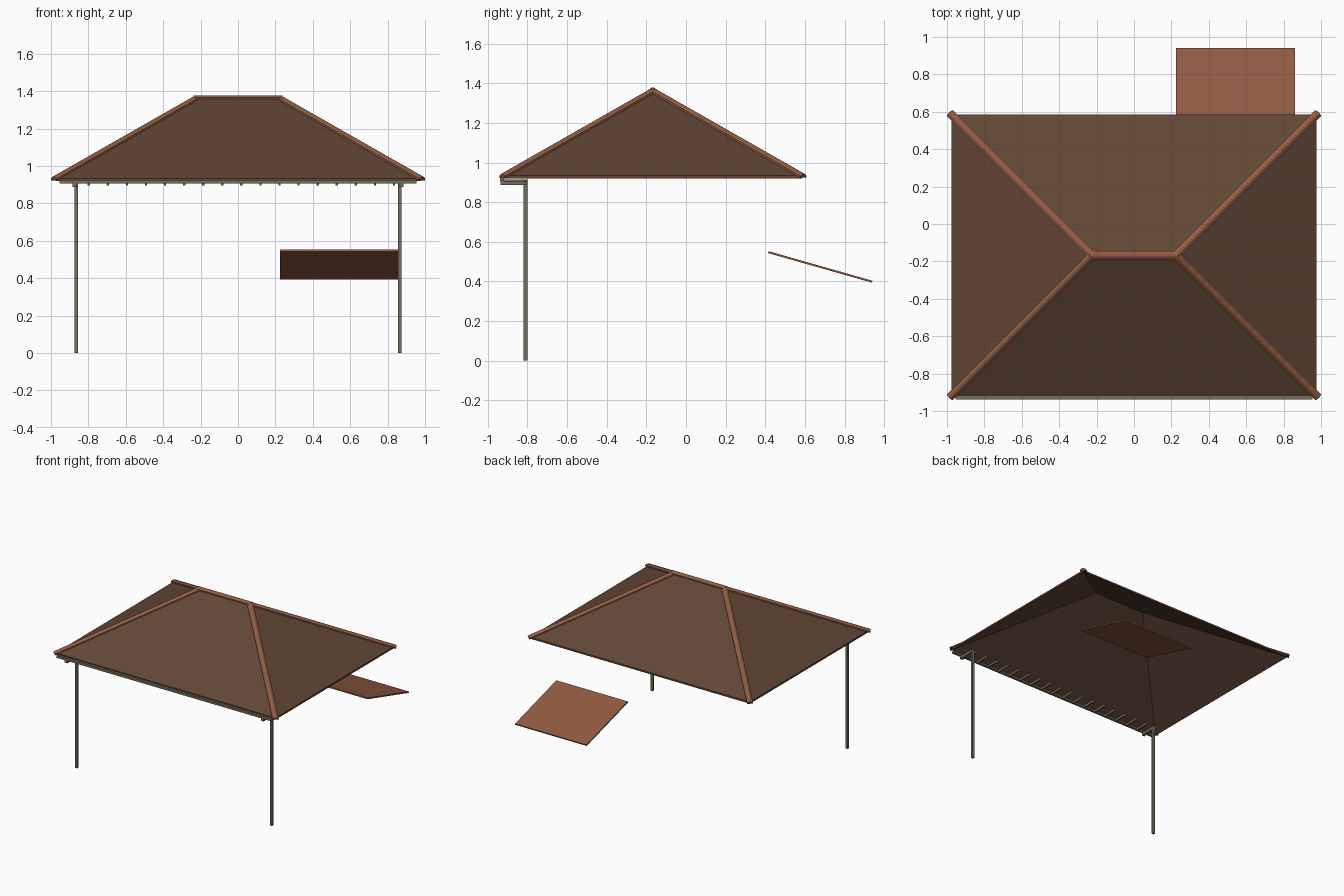
import bpy
import bmesh
from mathutils import Vector

cube = bpy.data.objects.get("Cube")
if cube:
    bpy.data.objects.remove(cube, do_unlink=True)


def material(name, rgb):
    m = bpy.data.materials.new(name)
    m.use_nodes = True
    m.diffuse_color = (*rgb, 1)
    m.node_tree.nodes["Principled BSDF"].inputs["Base Color"].default_value = (*rgb, 1)
    return m


BROWN = material("dark roof brown", (0.12, 0.062, 0.037))
CLAY = material("clay brown", (0.29, 0.108, 0.055))
WOOD = material("grey olive wood", (0.18, 0.155, 0.105))


def finish(name, bm, mat):
    bmesh.ops.recalc_face_normals(bm, faces=bm.faces)
    mesh = bpy.data.meshes.new(name)
    bm.to_mesh(mesh)
    bm.free()
    mesh.materials.append(mat)
    obj = bpy.data.objects.new(name, mesh)
    bpy.context.collection.objects.link(obj)
    return obj


def box(name, low, high, mat):
    low, high = Vector(low), Vector(high)
    bm = bmesh.new()
    bmesh.ops.create_cube(bm, size=1)
    bmesh.ops.scale(bm, vec=high - low, verts=bm.verts)
    bmesh.ops.translate(bm, vec=(low + high) / 2, verts=bm.verts)
    return finish(name, bm, mat)


def sweep(name, start, end, profile, mat):
    """Extrude a (sideways, upward) profile along a straight line."""
    start, end = Vector(start), Vector(end)
    along = (end - start).normalized()
    side = along.cross(Vector((0, 0, 1))).normalized()
    up = side.cross(along)
    bm = bmesh.new()
    rings = [[bm.verts.new(p + side * s + up * u) for s, u in profile] for p in (start, end)]
    n = len(profile)
    for i in range(n):
        j = (i + 1) % n
        bm.faces.new((rings[0][i], rings[0][j], rings[1][j], rings[1][i]))
    for ring in rings:
        bm.faces.new(ring)
    return finish(name, bm, mat)


# Hipped roof shell, open underneath
HALF_X, HALF_Y, MID_Y = 0.977, 0.752, -0.167
RIDGE_X, EAVE_Z, RIDGE_Z, THICK = 0.225, 0.934, 1.364, 0.014

bm = bmesh.new()
eaves = []
for drop in (0, THICK):
    eave = [bm.verts.new((sx * HALF_X, MID_Y + sy * HALF_Y, EAVE_Z - drop))
            for sx, sy in ((-1, -1), (1, -1), (1, 1), (-1, 1))]
    left, right = [bm.verts.new((x, MID_Y, RIDGE_Z - drop)) for x in (-RIDGE_X, RIDGE_X)]
    bm.faces.new((eave[0], eave[1], right, left))
    bm.faces.new((eave[1], eave[2], right))
    bm.faces.new((eave[2], eave[3], left, right))
    bm.faces.new((eave[3], eave[0], left))
    eaves.append(eave)
for i in range(4):
    j = (i + 1) % 4
    bm.faces.new((eaves[0][i], eaves[0][j], eaves[1][j], eaves[1][i]))
finish("roof", bm, BROWN)

# Angular caps on the hips and the ridge
CAP = [(-0.022, -0.008), (-0.022, 0.001), (-0.006, 0.012),
       (0.006, 0.012), (0.022, 0.001), (0.022, -0.008)]
for sx, x_name in ((-1, "right"), (1, "left")):
    for sy, y_name in ((-1, "front"), (1, "back")):
        sweep(f"hip_cap_{y_name}_{x_name}",
              (sx * (HALF_X + 0.008), MID_Y + sy * (HALF_Y + 0.008), EAVE_Z - 0.003),
              (sx * RIDGE_X, MID_Y, RIDGE_Z), CAP, CLAY)
sweep("ridge_cap", (-RIDGE_X - 0.013, MID_Y, RIDGE_Z + 0.002),
      (RIDGE_X + 0.013, MID_Y, RIDGE_Z + 0.002), CAP, CLAY)

# Front fascia and the short rafters behind it
box("front_fascia", (-0.955, -0.938, 0.907), (0.955, -0.918, 0.925), WOOD)
for i in range(17):
    x = 0.018 + (i - 8) * 0.102
    box(f"rafter_{i + 1}", (x - 0.006, -0.92, 0.897), (x + 0.006, -0.80, 0.914), WOOD)

# Posts with a bracket beam on top
for sx, side in ((-1, "right"), (1, "left")):
    x = sx * 0.865
    box(f"post_{side}", (x - 0.009, -0.819, 0), (x + 0.009, -0.801, 0.91), WOOD)
    x = sx * 0.872
    box(f"bracket_{side}", (x - 0.012, -0.936, 0.887), (x + 0.012, -0.803, 0.908), WOOD)

# Sloping lean-to panel at the back
SLAB = [(-0.3175, -0.005), (-0.3175, 0.005), (0.3175, 0.005), (0.3175, -0.005)]
sweep("back_lean_to_panel", (0.5425, 0.415, 0.548), (0.5425, 0.939, 0.399), SLAB, CLAY)
